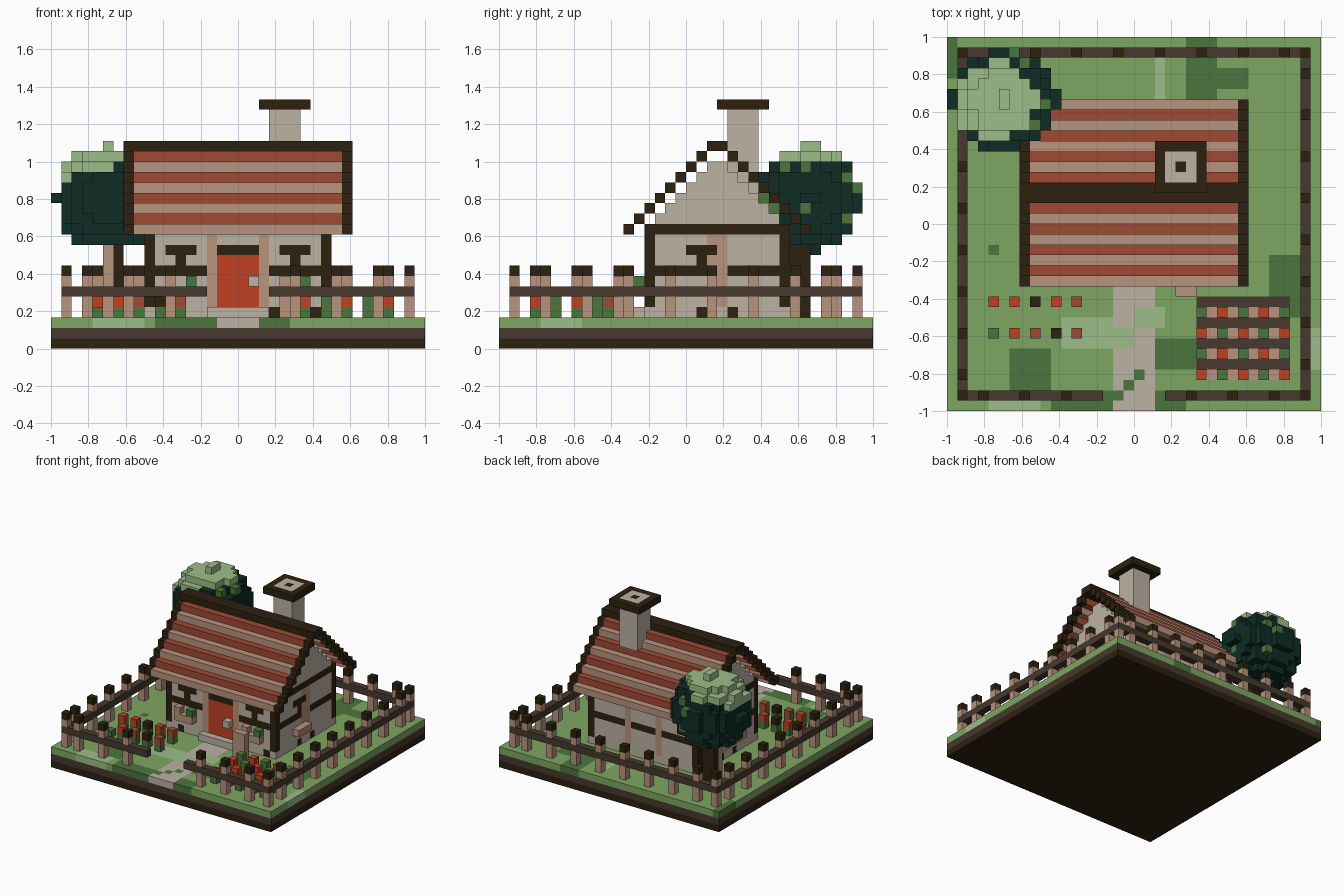
import bpy
import random
from mathutils import Vector

random.seed(4)
default_cube = bpy.data.objects.get("Cube")
if default_cube:
    bpy.data.objects.remove(default_cube)

UNIT = 1 / 18
COLOURS = {
    "dark_timber": "2d2110", "brown_wood": "47392e", "tan_wood": "b8937d",
    "stone": "bdb2a3", "door_red": "c14022", "brick_red": "a04a33",
    "grass": "7ea663", "deep_grass": "4a763c", "pale_leaf": "9dbe88",
    "dark_leaf": "0e2c24",
}
SLOTS = list(COLOURS)


def linear(pair):
    c = int(pair, 16) / 255
    return ((c + 0.055) / 1.055) ** 2.4


def make_material(name, code):
    mat = bpy.data.materials.new(name)
    mat.use_nodes = True
    colour = [linear(code[n:n + 2]) for n in range(0, len(code), 2)] + [1]
    mat.diffuse_color = colour
    mat.node_tree.nodes["Principled BSDF"].inputs["Base Color"].default_value = colour
    return mat


MATERIALS = [make_material(n, c) for n, c in COLOURS.items()]
parts = {}


def cells(span):
    """A single index, or a (first, last) pair, as a range."""
    return range(span[0], span[1] + 1) if isinstance(span, tuple) else (span,)


def block(part, colour, x, y, z):
    store = parts.setdefault(part, {})
    for i in cells(x):
        for j in cells(y):
            for k in cells(z):
                store[i, j, k] = colour


def build(name, store):
    """Turn a block set into one mesh made of its outer faces."""
    verts, faces, slots = {}, [], []
    for cell, colour in store.items():
        for axis in range(3):
            for side in (0, 1):
                other = list(cell)
                other[axis] += 2 * side - 1
                if tuple(other) in store:
                    continue
                u, v = (axis + 1) % 3, (axis + 2) % 3
                face = []
                for a, b in ((0, 0), (1, 0), (1, 1), (0, 1)):
                    p = list(cell)
                    p[axis] += side
                    p[u] += a
                    p[v] += b
                    face.append(verts.setdefault(tuple(p), len(verts)))
                faces.append(face if side else face[::-1])
                slots.append(SLOTS.index(colour))
    mesh = bpy.data.meshes.new(name)
    origin = Vector((-1, -1, 0))
    mesh.from_pydata([Vector(p) * UNIT + origin for p in verts], [], faces)
    used = sorted(set(slots))
    for s in used:
        mesh.materials.append(MATERIALS[s])
    for poly, s in zip(mesh.polygons, slots):
        poly.material_index = used.index(s)
    bpy.context.collection.objects.link(bpy.data.objects.new(name, mesh))


# Ground slab, with grass patches and the path
ALL = (0, 35)
for level, colour in enumerate(("dark_timber", "brown_wood", "grass")):
    block("ground", colour, ALL, ALL, level)
for colour, x, y in (
        ("deep_grass", (6, 9), (2, 5)), ("deep_grass", (10, 15), (0, 1)),
        ("deep_grass", (20, 23), (4, 6)), ("deep_grass", (20, 22), (0, 1)),
        ("deep_grass", (23, 25), (30, 35)), ("deep_grass", (26, 28), (31, 32)),
        ("deep_grass", (31, 33), (9, 14)), ("deep_grass", 0, (32, 35)),
        ("deep_grass", 4, 15), ("pale_leaf", (4, 8), (0, 1)),
        ("pale_leaf", (11, 15), (6, 8)), ("pale_leaf", 20, (30, 33)),
        ("pale_leaf", 35, (4, 7)), ("stone", (16, 19), (0, 12)),
        ("pale_leaf", (18, 20), (8, 9)), ("pale_leaf", (16, 17), (6, 7))):
    block("ground", colour, x, y, 2)
for n in range(3):
    block("ground", "deep_grass", 16 + n, 1 + n, 2)

# Fence: posts with dark caps, then the rail running through them
FENCE = "fence"
EDGE = (1, 34)
posts = [(a, b) for a in EDGE for b in EDGE]
posts += [(i, 1) for i in (3, 7, 11, 23, 27, 31)]
for n in range(4, 33, 4):
    posts += [(n, 34), (34, n), (1, n - 1)]
for i, j in posts:
    block(FENCE, "tan_wood", i, j, (3, 6))
    block(FENCE, "dark_timber", i, j, 7)
for x, y in (((1, 14), 1), ((21, 34), 1), (EDGE, 34), (1, EDGE), (34, EDGE)):
    block(FENCE, "brown_wood", x, y, 5)

# House walls with timber frame
HOUSE = "house_walls"
X, Y = (9, 26), (14, 27)
block(HOUSE, "stone", X, Y, (3, 11))
for level in (7, 11):
    block(HOUSE, "dark_timber", X, Y, level)
for i in X:
    block(HOUSE, "tan_wood", i, (20, 21), (4, 10))
    block(HOUSE, "dark_timber", i, (18, 20), 9)
    block(HOUSE, "dark_timber", i, 19, 8)
    for j in (19, 22):
        block(HOUSE, "dark_timber", i, j, 3)
    for j in Y:
        block(HOUSE, "dark_timber", i, j, (4, 11))
for i in (15, 20):
    for j in Y:
        block(HOUSE, "tan_wood", i, j, (4, 10))
for i in (11, 21, 25):
    block(HOUSE, "dark_timber", i, 14, 3)
for middle in (12, 23):
    block(HOUSE, "dark_timber", (middle - 1, middle + 1), 14, 9)
    block(HOUSE, "dark_timber", middle, 14, 8)

# Stepped gables
for j in range(15, 27):
    for i in X:
        block("gables", "stone", i, j, (12, min(j, 41 - j) - 3))

# Door, lintel, handle and doorstep
block(HOUSE, "door_red", (16, 19), 14, (4, 8))
block(HOUSE, "dark_timber", (16, 19), 14, 9)
block("door_handle", "stone", 19, 13, 6)
block("doorstep", "stone", (15, 20), 13, 3)

# Window boxes
for middle in (12, 23):
    block("window_boxes", "tan_wood", (middle - 1, middle + 1), 13, 5)
    block("window_boxes", "tan_wood", middle - 1, 13, 6)
    block("window_boxes", "deep_grass", middle + 1, 13, 6)
for i in (8, 27):
    block("window_boxes", "tan_wood", i, (18, 20), 5)
block("garden_bench", "tan_wood", (22, 23), 11, (3, 6))

# Striped stepped roof with dark verges and ridge
for step in range(9):
    colour = "brick_red" if step % 2 else "tan_wood"
    for j in (12 + step, 29 - step):
        block("roof", "dark_timber", (7, 28), j, 11 + step)
        if step < 8:
            block("roof", colour, (8, 27), j, 11 + step)

# Chimney
block("chimney", "stone", (21, 23), (22, 24), (15, 22))
block("chimney", "dark_timber", (20, 24), (21, 25), 23)
block("chimney", "stone", (21, 23), (22, 24), 23)
block("chimney", "dark_timber", 22, 23, 23)

# Tree: trunk and a round crown that is pale on its upper left
block("tree_trunk", "dark_timber", (5, 6), (28, 29), (3, 9))
block("tree_trunk", "tan_wood", 5, 28, (3, 9))
centre = Vector((5, 29.3, 14))
for i in range(11):
    for j in range(24, 35):
        for k in range(9, 20):
            if (Vector((i, j, k)) - centre).length_squared <= 26:
                pale = k - 0.3 * (i - 5) >= 17
                speck = random.random() < 0.04
                block("tree_crown", "pale_leaf" if pale else
                      "deep_grass" if speck else "dark_leaf", i, j, k)

# Flower bed
R, B, D = "door_red", "brick_red", "dark_timber"
for j, row in ((10, (R, R, D, R, B)), (7, (None, R, B, D, B))):
    for n, colour in enumerate(row):
        block("flowers", "deep_grass", 4 + 2 * n, j, 3)
        if colour:
            block("flowers", colour, 4 + 2 * n, j, 4)

# Vegetable patch: furrows and alternating crops
block("ground", "tan_wood", (24, 32), (3, 10), 2)
for row in range(4):
    j = 3 + 2 * row
    block("ground", "brown_wood", (24, 32), j + 1, 2)
    for n in range(5):
        ripe = (n + row) % 2 == 0
        block("vegetables", "deep_grass", 24 + 2 * n, j, 3)
        block("vegetables", R if ripe else "deep_grass", 24 + 2 * n, j, 4)

for part_name, part_cells in parts.items():
    build(part_name, part_cells)
